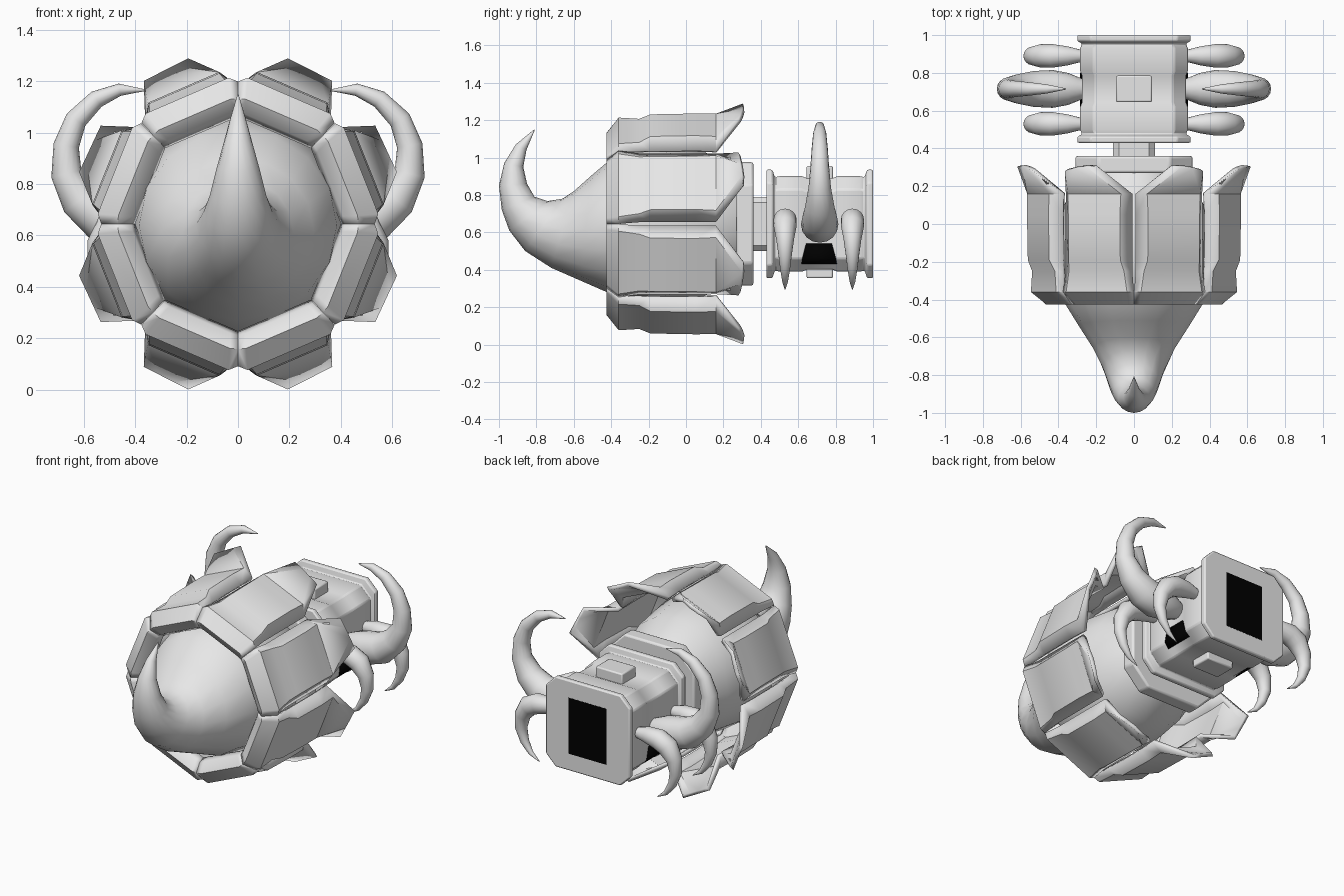
import bpy, bmesh, math
from mathutils import Vector

if "Cube" in bpy.data.objects:
    bpy.data.objects.remove(bpy.data.objects["Cube"])

CZ = 0.645  # height of the long axis


def material(name, v):
    m = bpy.data.materials.new(name)
    m.diffuse_color = (v, v, v, 1)
    m.use_nodes = True
    m.node_tree.nodes["Principled BSDF"].inputs["Base Color"].default_value = m.diffuse_color
    return m


GREY = material("light grey", 0.8)
BLACK = material("black", 0.0)


def make(name, verts, faces, mat=GREY, angle=35, outward=None, bevel=0, thick=0):
    me = bpy.data.meshes.new(name)
    me.from_pydata(verts, [], faces)
    bm = bmesh.new()
    bm.from_mesh(me)
    if outward is None:
        bmesh.ops.recalc_face_normals(bm, faces=bm.faces)
    else:  # open shell: orient by the total normal
        bm.normal_update()
        total = sum((f.normal * f.calc_area() for f in bm.faces), Vector())
        if total.dot(outward) < 0:
            bmesh.ops.reverse_faces(bm, faces=bm.faces)
    bm.to_mesh(me)
    bm.free()
    me.materials.append(mat)
    ob = bpy.data.objects.new(name, me)
    bpy.context.collection.objects.link(ob)
    if thick:
        s = ob.modifiers.new("thickness", 'SOLIDIFY')
        s.thickness, s.offset = thick, -1
    if bevel:
        b = ob.modifiers.new("bevel", 'BEVEL')
        b.width, b.segments, b.limit_method = bevel, 2, 'ANGLE'
    bpy.ops.object.select_all(action='DESELECT')
    ob.select_set(True)
    bpy.context.view_layer.objects.active = ob
    bpy.ops.object.shade_smooth_by_angle(angle=math.radians(angle))
    return ob


def loft(name, rings, **kw):
    n = len(rings[0])
    verts = [p for r in rings for p in r]
    faces = [(i * n + j, i * n + (j + 1) % n, (i + 1) * n + (j + 1) % n, (i + 1) * n + j)
             for i in range(len(rings) - 1) for j in range(n)]
    faces += [tuple(range(n))[::-1], tuple(range(len(verts) - n, len(verts)))]
    return make(name, verts, faces, **kw)


def chamfered(y, hx, hz, c, z=CZ):
    pts = [(hx, hz - c), (hx - c, hz), (c - hx, hz), (-hx, hz - c),
           (-hx, c - hz), (c - hx, -hz), (hx - c, -hz), (hx, c - hz)]
    return [(x, y, z + h) for x, h in pts]


def box(name, x, y, z, mat=GREY, bevel=0):
    v = [(a, b, c) for a in x for b in y for c in z]
    f = [(0, 1, 3, 2), (4, 6, 7, 5), (0, 4, 5, 1), (2, 3, 7, 6), (0, 2, 6, 4), (1, 5, 7, 3)]
    return make(name, v, f, mat=mat, bevel=bevel)


# Body sweeping into the upturned nose horn: bottom (y, z), top (y, z), half width
sections = [
    (.28, .36, .28, .93, .27), (.10, .26, .10, 1.03, .37), (-.20, .22, -.20, 1.07, .41),
    (-.40, .27, -.38, 1.01, .385), (-.56, .34, -.51, .90, .295), (-.72, .41, -.60, .82, .215),
    (-.86, .50, -.66, .78, .165), (-.945, .61, -.74, .767, .135), (-.985, .72, -.81, .79, .11),
    (-1.0, .85, -.85, .86, .085), (-.972, .97, -.87, .95, .056), (-.91, 1.07, -.853, 1.04, .03),
    (-.812, 1.15, -.808, 1.148, .002)]
rings = []
for by, bz, ty, tz, w in sections:
    rings.append([])
    for k in range(16):
        a = math.tau * k / 16
        s = (1 + math.cos(a)) / 2
        rings[-1].append((w * math.sin(a), by + (ty - by) * s, bz + (tz - bz) * s))
loft("horned_nose_body", rings, angle=60)

# Eight armour plates: y, edge radius, raised panel radius, panel inset
rows = [(-.35, .385, .385, .03), (-.39, .40, .405, .03), (-.425, .45, .46, .03),
        (-.36, .512, .54, .03), (-.25, .505, .54, .035), (-.19, .505, .57, .045),
        (.05, .505, .575, .045), (.16, .503, .572, .04)]


def plate(sx, sz, deg, side):
    a = math.radians(deg)

    def place(y, n, t):
        x = n * math.sin(a) + t * math.cos(a)
        z = n * math.cos(a) - t * math.sin(a)
        return (sx * x * .96, y, CZ + sz * z)

    verts = []
    for y, re, rm, inset in rows:
        w = re * math.tan(math.pi / 8) - (.0005 if y < -.3 else .01)
        verts += [place(y, re, -w), place(y, rm, inset - w),
                  place(y, rm, w - inset), place(y, re, w)]
    # flared rear tip, skewed toward the diagonal
    tip = [(.305, .672, -.06), (.30, .668, .005), (.29, .664, .075), (.28, .66, .14)]
    tip = [(y, n, t * side) for y, n, t in tip][::side]
    verts += [place(*p) for p in tip]
    faces = [(i * 4 + j, i * 4 + j + 1, i * 4 + j + 5, i * 4 + j + 4)
             for i in range(len(rows)) for j in range(3)]
    out = Vector((sx * math.sin(a), 0, sz * math.cos(a)))
    make("armour_plate", verts, faces, outward=out, thick=.025, angle=35)


for sx in (1, -1):
    for sz in (1, -1):
        plate(sx, sz, 22.5, 1)
        plate(sx, sz, 67.5, -1)

# Rear disc, shaft and flanged housing
loft("rear_disc", [chamfered(y, .31, .33, .12) for y in (.27, .36)], bevel=.012)
loft("shaft", [chamfered(y, .11, .145, .03) for y in (.34, .46)])
housing = [(.43, .30, .29), (.462, .30, .29), (.475, .275, .25), (.50, .285, .255),
           (.62, .285, .255), (.645, .275, .245), (.785, .275, .245), (.81, .285, .255),
           (.93, .285, .255), (.955, .275, .25), (.968, .30, .29), (1.0, .30, .29)]
loft("housing", [chamfered(y, hx, hz, .07) for y, hx, hz in housing], bevel=.008)
box("top_block", (-.095, .095), (.645, .785), (.85, .955), bevel=.008)
box("bottom_block", (-.095, .095), (.645, .785), (.355, .45), bevel=.008)
box("rear_opening", (-.135, .135), (.994, 1.001), (.465, .825), mat=BLACK)


# Curved side horns: path of x, z, radius
def horn(name, path, y, sx):
    rings = []
    for i, (x, z, r) in enumerate(path):
        p, q = path[max(i - 1, 0)], path[min(i + 1, len(path) - 1)]
        d = Vector((q[0] - p[0], q[1] - p[1])).normalized()
        ring = []
        for k in range(16):
            c, s = math.cos(math.tau * k / 16) * r, math.sin(math.tau * k / 16) * r
            ring.append((sx * (x - d.y * c), y + s, z + d.x * c))
        rings.append(ring)
    loft(name, rings, angle=60)


big = [(.265, .64, .05), (.30, .64, .065), (.35, .64, .085), (.43, .643, .1), (.53, .67, .095),
       (.615, .74, .078), (.668, .84, .06), (.668, .95, .05), (.63, 1.05, .043),
       (.55, 1.13, .035), (.46, 1.167, .024), (.36, 1.165, .003)]
small = [(.265, .672, .03), (.295, .672, .036), (.35, .675, .05), (.43, .667, .062),
         (.495, .635, .062), (.54, .565, .048), (.55, .48, .036), (.525, .4, .026),
         (.48, .335, .015), (.42, .295, .002)]
for sx in (1, -1):
    horn("large_side_horn", big, .715, sx)
    horn("small_side_horn", small, .53, sx)
    horn("small_side_horn", small, .89, sx)
    # dark vent under the large horn, folded round the chamfer
    v = [(sx * x, y, z) for x, z, a, b in ((.256, .43, .617, .807), (.287, .462, .622, .80),
                                           (.287, .54, .642, .78)) for y in (a, b)]
    make("side_vent", v, [(0, 1, 3, 2), (2, 3, 5, 4)], mat=BLACK,
         outward=Vector((sx, 0, 0)), thick=.008)
